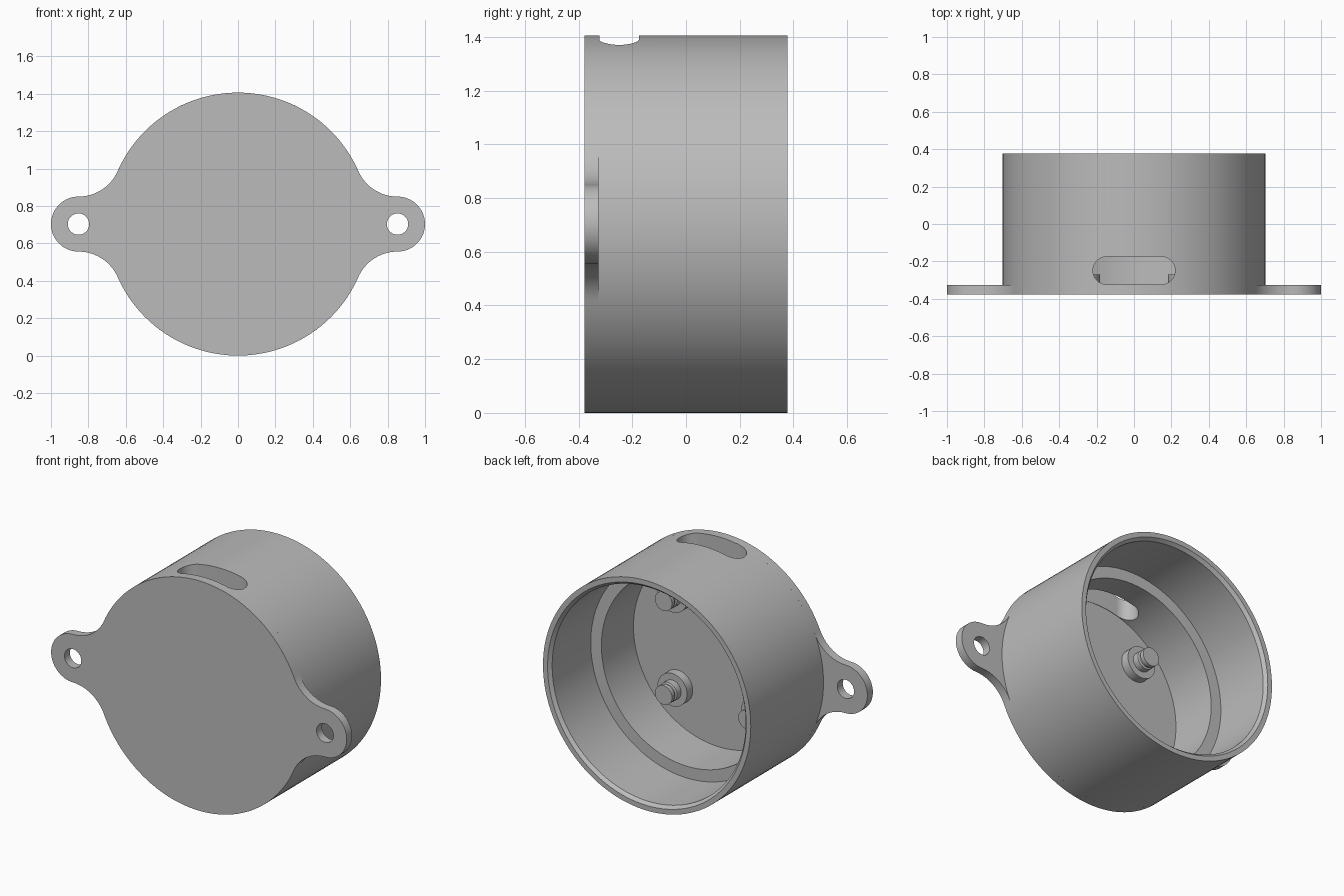
import bpy, bmesh
from math import sin, cos, pi, atan2, hypot, radians

R = 0.703            # shell radius, also the axis height
FRONT, FLOOR, BACK = -0.378, -0.325, 0.378
LUG_X, LUG_R, HOLE_R = 0.853, 0.147, 0.057
SEG = 128

cube = bpy.data.objects.get("Cube")
if cube:
    bpy.data.objects.remove(cube, do_unlink=True)

grey = bpy.data.materials.new("mid_grey")
grey.use_nodes = True
colour = (0.5, 0.5, 0.5, 1)
grey.diffuse_color = colour
grey.node_tree.nodes["Principled BSDF"].inputs["Base Color"].default_value = colour


def finish(name, bm):
    bmesh.ops.recalc_face_normals(bm, faces=bm.faces)
    mesh = bpy.data.meshes.new(name)
    bm.to_mesh(mesh)
    bm.free()
    mesh.materials.append(grey)
    obj = bpy.data.objects.new(name, mesh)
    bpy.context.collection.objects.link(obj)
    return obj


def select(obj):
    bpy.ops.object.select_all(action='DESELECT')
    obj.select_set(True)
    bpy.context.view_layer.objects.active = obj


def smooth(obj):
    select(obj)
    bpy.ops.object.shade_smooth_by_angle(angle=radians(30))


def lathe(name, profile, x=0, z=R, closed=False, seg=SEG):
    """Revolve (radius, y) points about an axis along y."""
    bm = bmesh.new()
    rings = [[bm.verts.new((x + r * cos(2 * pi * i / seg), y, z + r * sin(2 * pi * i / seg)))
              for i in range(seg)] for r, y in profile]
    pairs = list(zip(rings, rings[1:]))
    if closed:
        pairs.append((rings[-1], rings[0]))
    else:
        bm.faces.new(rings[0])
        bm.faces.new(rings[-1])
    for a, b in pairs:
        for i in range(seg):
            j = (i + 1) % seg
            bm.faces.new((a[i], a[j], b[j], b[i]))
    return finish(name, bm)


def prism(name, points, offset):
    """Extrude a closed outline of 3D points."""
    bm = bmesh.new()
    face = bm.faces.new([bm.verts.new(p) for p in points])
    geom = bmesh.ops.extrude_face_region(bm, geom=[face])["geom"]
    bmesh.ops.translate(bm, vec=offset, verts=[v for v in geom if isinstance(v, bmesh.types.BMVert)])
    return finish(name, bm)


def cut(obj, cutter):
    cutter.hide_render = True
    mod = obj.modifiers.new("cut", 'BOOLEAN')
    mod.operation, mod.solver, mod.object = 'DIFFERENCE', 'EXACT', cutter
    select(obj)
    bpy.ops.object.modifier_apply(modifier=mod.name)
    bpy.data.objects.remove(cutter, do_unlink=True)


def arc(cx, cz, r, a0, a1, n):
    return [(cx + r * cos(a0 + (a1 - a0) * i / n), cz + r * sin(a0 + (a1 - a0) * i / n))
            for i in range(n + 1)]


# Base plate: round disc blended into two lugs by tangent fillets
fillet = (LUG_X**2 + LUG_R**2 - R**2) / (2 * (R - LUG_R))
join = atan2(LUG_R + fillet, LUG_X)
quarter = arc(0, 0, R, pi / 2, join, 32)
quarter += arc(LUG_X, LUG_R + fillet, fillet, pi + join, 1.5 * pi, 16)[1:]
quarter += arc(LUG_X, 0, LUG_R, pi / 2, 0, 16)[1:]
half = quarter + [(x, -z) for x, z in quarter[-2::-1]]
outline = half + [(-x, z) for x, z in half[-2:0:-1]]
plate = prism("base_plate", [(x, FRONT, R + z) for x, z in outline], (0, FLOOR - FRONT, 0))
for side in (-1, 1):
    cut(plate, lathe("hole_cutter", [(HOLE_R, FRONT - 0.1), (HOLE_R, FLOOR + 0.1)],
                     x=side * LUG_X, seg=48))
smooth(plate)

# Round shell: thick lower wall, inner ledge, thinner upper wall, bevelled rim
shell = lathe("shell", [(R, FLOOR), (R, BACK), (0.672, BACK), (0.655, BACK - 0.02),
                        (0.655, -0.015), (0.583, -0.015), (0.583, FLOOR)], closed=True)

# Rounded slot through the top of the wall
slot_r = 0.074
slot_y = FLOOR + 0.002 + slot_r
slot = arc(0.22 - slot_r, slot_y, slot_r, -pi / 2, pi / 2, 16)
slot += arc(slot_r - 0.22, slot_y, slot_r, pi / 2, 1.5 * pi, 16)
cut(shell, prism("slot_cutter", [(x, y, R + 0.4) for x, y in slot], (0, 0, 0.5)))
smooth(shell)

# Four stepped mounting posts on the floor
post = [(0.1, FLOOR - 0.01), (0.1, -0.27), (0.06, -0.27), (0.06, -0.23),
        (0.05, -0.225), (0.05, -0.215), (0.058, -0.21), (0.058, -0.185)]
for sx, side in ((1, "left"), (-1, "right")):
    for sz, level in ((1, "upper"), (-1, "lower")):
        smooth(lathe(f"{level}_{side}_post", post, x=sx * 0.282, z=R + sz * 0.287, seg=40))
